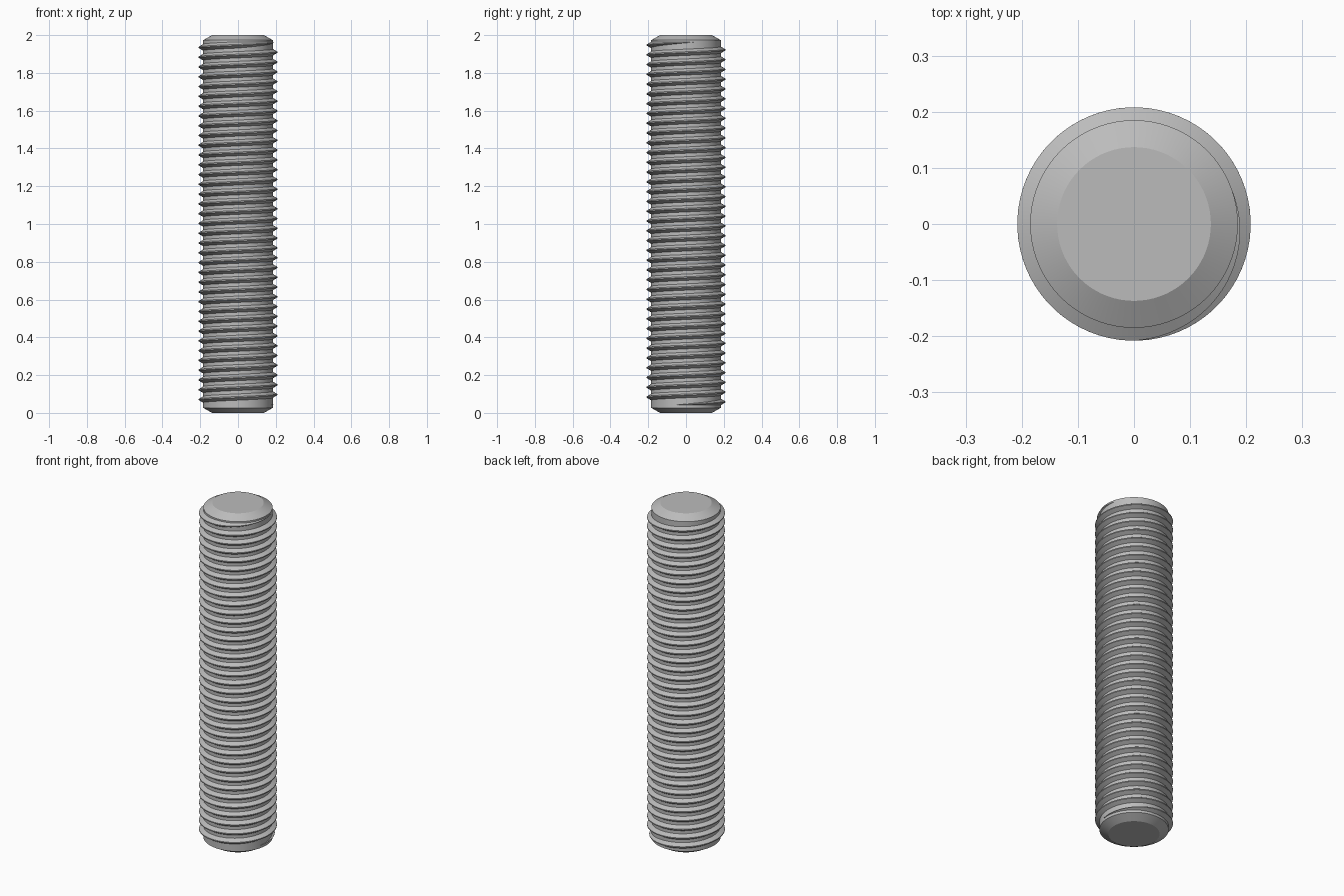
import bpy
import bmesh
from math import sin, cos, pi, radians

cube = bpy.data.objects.get("Cube")
if cube:
    bpy.data.objects.remove(cube, do_unlink=True)

SEG = 72            # sides around the rod
CORE = 0.185        # root radius
CREST = 0.208       # outer thread radius
TOP = 2.0
CHAMFER_H = 0.027
TIP = 0.137         # radius of the flat ends

steel = bpy.data.materials.new("steel grey")
steel.use_nodes = True
colour = (0.5, 0.5, 0.5, 1)
steel.diffuse_color = colour
steel.node_tree.nodes["Principled BSDF"].inputs["Base Color"].default_value = colour


def finish(bm, name):
    bmesh.ops.recalc_face_normals(bm, faces=bm.faces[:])
    mesh = bpy.data.meshes.new(name)
    bm.to_mesh(mesh)
    bm.free()
    obj = bpy.data.objects.new(name, mesh)
    mesh.materials.append(steel)
    bpy.context.collection.objects.link(obj)
    bpy.ops.object.select_all(action='DESELECT')
    obj.select_set(True)
    bpy.context.view_layer.objects.active = obj
    bpy.ops.object.shade_smooth_by_angle(angle=radians(25))
    return obj


def bridge(bm, a, b, closed):
    count = len(a) if closed else len(a) - 1
    for i in range(count):
        j = (i + 1) % len(a)
        bm.faces.new((a[i], a[j], b[j], b[i]))


# Core rod with chamfered ends
bm = bmesh.new()
profile = [(TIP, 0), (CORE, CHAMFER_H), (CORE, TOP - CHAMFER_H), (TIP, TOP)]
rings = [[bm.verts.new((r * cos(2 * pi * i / SEG), r * sin(2 * pi * i / SEG), z))
          for i in range(SEG)] for r, z in profile]
for low, high in zip(rings, rings[1:]):
    bridge(bm, low, high, True)
bm.faces.new(rings[0])
bm.faces.new(rings[-1])
finish(bm, "core_rod")

# Right-handed thread ridge, fading into the core at both ends
START, TURNS, FADE = 0.25, 36.5, 0.3     # in turns
Z_START, Z_END = 0.058, 1.948            # ends of the full-depth thread
PITCH = (Z_END - Z_START) / TURNS
HALF_BASE, HALF_CREST, SINK = 0.018, 0.003, 0.002

bm = bmesh.new()
steps = round((TURNS + 2 * FADE) * SEG)
sections = []
for s in range(steps + 1):
    turn = -FADE + (TURNS + 2 * FADE) * s / steps
    size = min(1, 1 + turn / FADE, 1 + (TURNS - turn) / FADE)
    size = max(size, 0.01)
    angle = 2 * pi * (START + turn)
    z = Z_START + PITCH * turn
    base, tip = CORE - SINK, CORE + (CREST - CORE) * size
    section = [(base, -HALF_BASE), (tip, -HALF_CREST),
               (tip, HALF_CREST), (base, HALF_BASE)]
    sections.append([bm.verts.new((r * cos(angle), r * sin(angle), z + h * size))
                     for r, h in section])
for a, b in zip(sections, sections[1:]):
    bridge(bm, a, b, True)
bm.faces.new(sections[0])
bm.faces.new(sections[-1])
finish(bm, "screw_thread")
